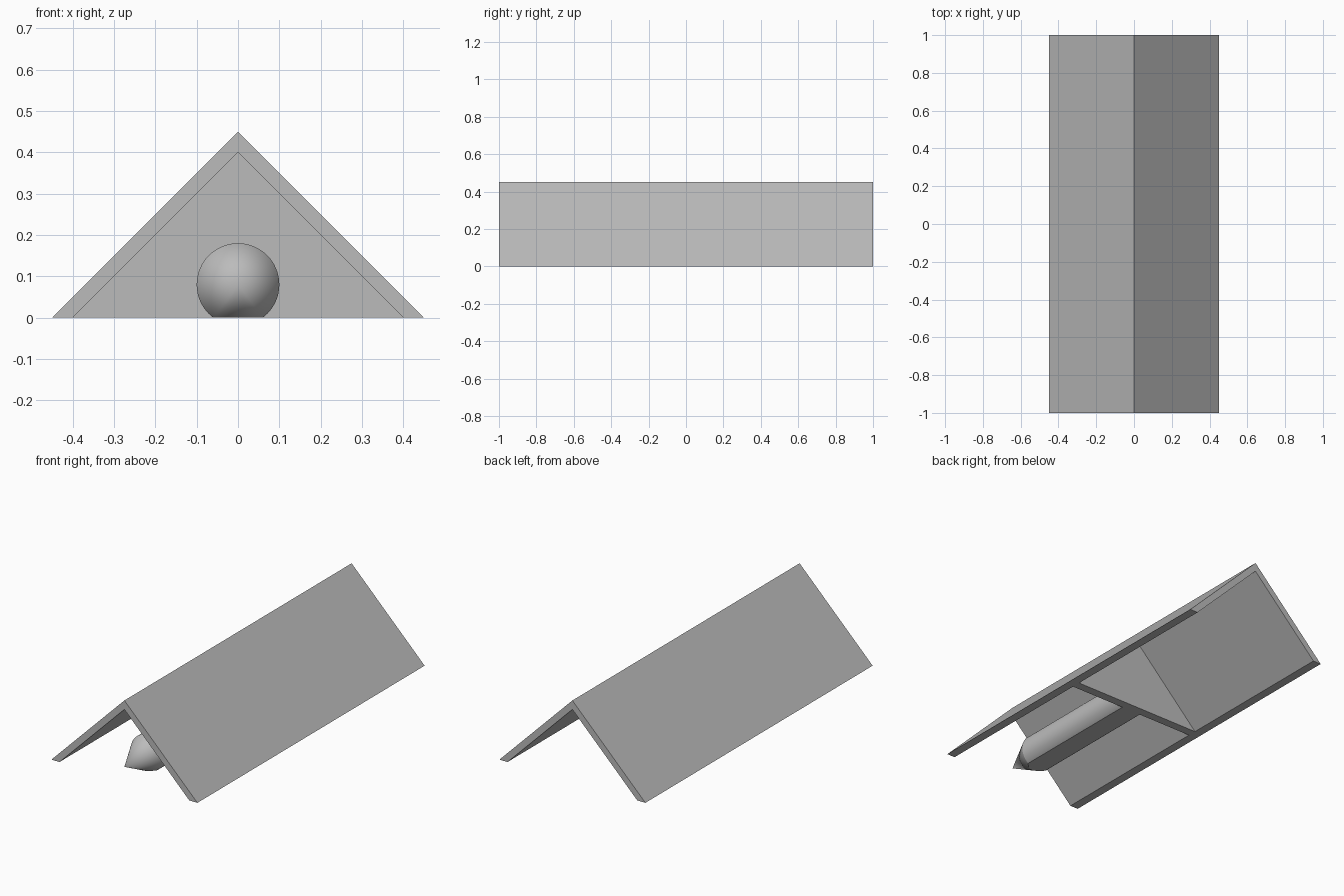
import bpy, bmesh, math
from mathutils import Matrix, Vector

cube = bpy.data.objects.get("Cube")
if cube:
    bpy.data.objects.remove(cube, do_unlink=True)

grey = bpy.data.materials.new("plain_grey")
grey.use_nodes = True
colour = (0.5, 0.5, 0.5, 1)
grey.diffuse_color = colour
grey.node_tree.nodes["Principled BSDF"].inputs["Base Color"].default_value = colour


def finish(name, bm):
    """Turn a bmesh into a named, coloured object."""
    bmesh.ops.recalc_face_normals(bm, faces=bm.faces)
    mesh = bpy.data.meshes.new(name)
    bm.to_mesh(mesh)
    bm.free()
    mesh.materials.append(grey)
    obj = bpy.data.objects.new(name, mesh)
    bpy.context.collection.objects.link(obj)
    return obj


def extrude_profile(name, profile, y0, y1):
    """Extrude an (x, z) outline along y."""
    bm = bmesh.new()
    face = bm.faces.new([bm.verts.new((x, y0, z)) for x, z in profile])
    out = bmesh.ops.extrude_face_region(bm, geom=[face])
    moved = [v for v in out["geom"] if isinstance(v, bmesh.types.BMVert)]
    bmesh.ops.translate(bm, verts=moved, vec=(0, y1 - y0, 0))
    return finish(name, bm)


OUTER, INNER, HALF_WALL = 0.45, 0.4, 0.025

# Angled shell, open at both ends and below
extrude_profile("angled_shell",
                [(-OUTER, 0), (0, OUTER), (OUTER, 0), (INNER, 0), (0, INNER), (-INNER, 0)],
                -1, 1)

# Triangular wall across the middle
extrude_profile("middle_wall", [(-INNER, 0), (0, INNER), (INNER, 0)],
                -HALF_WALL, HALF_WALL)

# Pointed rod: spun outline, trimmed flat at the ground
axis = Vector((0, 0, 0.08))
outline = [(0, -1), (0.1, -0.8), (0.1, -HALF_WALL), (0, -HALF_WALL)]
bm = bmesh.new()
verts = [bm.verts.new(axis + Vector((r, y, 0))) for r, y in outline]
edges = [bm.edges.new(pair) for pair in zip(verts, verts[1:])]
bmesh.ops.spin(bm, geom=verts + edges, cent=axis, axis=(0, 1, 0),
               angle=math.tau, steps=64)
bmesh.ops.remove_doubles(bm, verts=bm.verts, dist=0.0001)
cut = bmesh.ops.bisect_plane(bm, geom=bm.verts[:] + bm.edges[:] + bm.faces[:],
                             plane_co=(0, 0, 0), plane_no=(0, 0, 1), clear_inner=True)
rim = [e for e in cut["geom_cut"] if isinstance(e, bmesh.types.BMEdge)]
bmesh.ops.contextual_create(bm, geom=rim)
rod = finish("pointed_rod", bm)

bpy.ops.object.select_all(action="DESELECT")
rod.select_set(True)
bpy.context.view_layer.objects.active = rod
bpy.ops.object.shade_smooth_by_angle(angle=math.radians(25))
